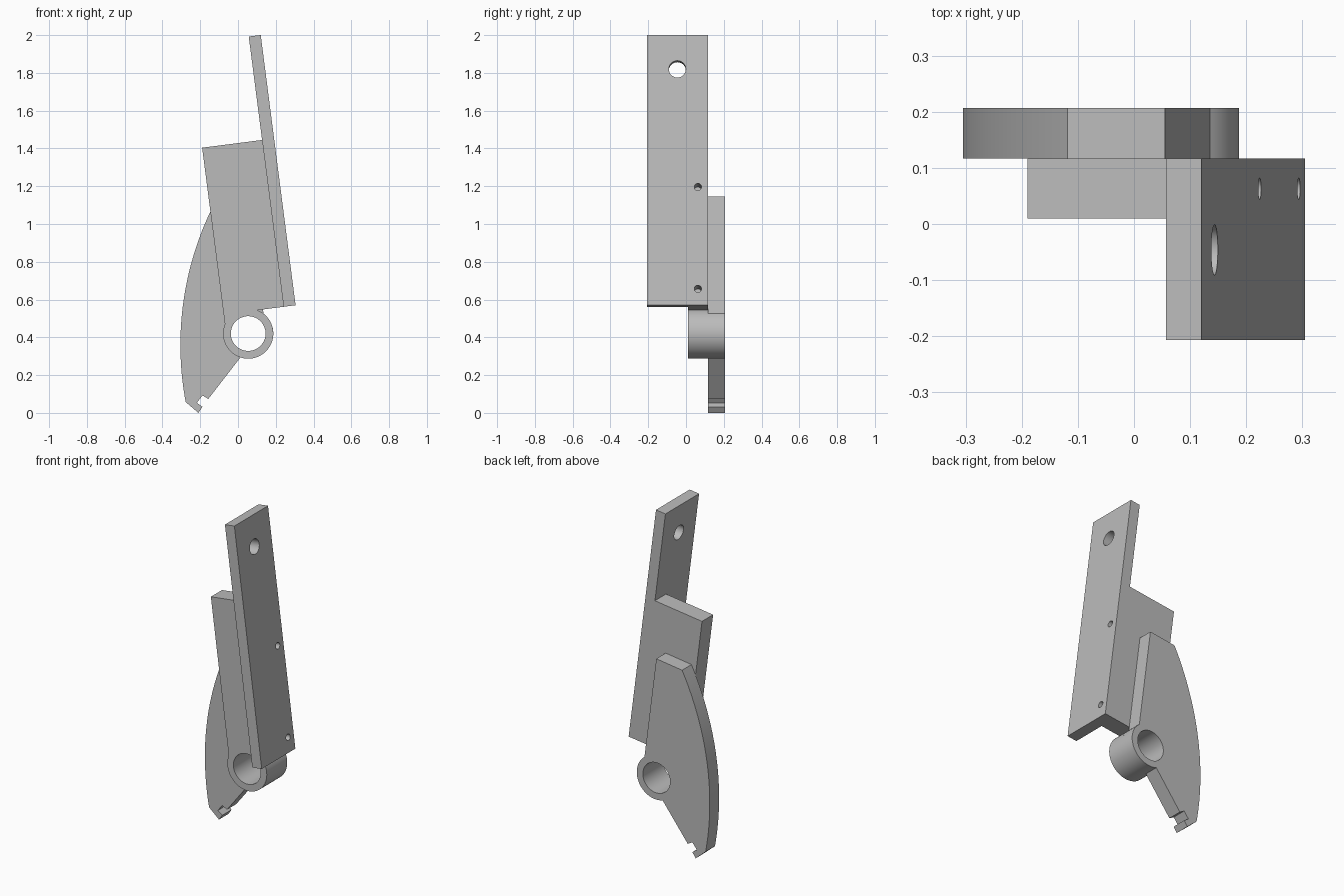
import bpy, bmesh, math
from mathutils import Vector, Matrix

cube = bpy.data.objects.get("Cube")
if cube:
    bpy.data.objects.remove(cube, do_unlink=True)

grey = bpy.data.materials.new("plain_grey")
grey.use_nodes = True
COLOUR = (0.5, 0.5, 0.5, 1)
grey.diffuse_color = COLOUR
grey.node_tree.nodes["Principled BSDF"].inputs["Base Color"].default_value = COLOUR

# Pivot bore and the lean of the whole arm
TILT = 7.35
PIVOT = (0.054, 0.42)
RING, BORE = 0.133, 0.092
FRONT, BLOCK_FRONT, SEAM, BACK = -0.207, 0.01, 0.117, 0.207
C, S = math.cos(math.radians(TILT)), math.sin(math.radians(TILT))


def lean(u, v):
    """Point across (u) and along (v) the leaning arm, measured from the pivot."""
    return (PIVOT[0] + u * C - v * S, PIVOT[1] + u * S + v * C)


def arc(centre, radius, start, end, steps):
    angles = [math.radians(start + (end - start) * i / steps) for i in range(steps + 1)]
    return [(centre[0] + radius * math.cos(a), centre[1] + radius * math.sin(a)) for a in angles]


def finish(bm, name):
    bmesh.ops.recalc_face_normals(bm, faces=bm.faces)
    mesh = bpy.data.meshes.new(name)
    bm.to_mesh(mesh)
    bm.free()
    obj = bpy.data.objects.new(name, mesh)
    bpy.context.collection.objects.link(obj)
    mesh.materials.append(grey)
    return obj


def slab(name, outline, y0, y1):
    """Extrude an x-z outline from y0 to y1."""
    bm = bmesh.new()
    face = bm.faces.new([bm.verts.new((x, y0, z)) for x, z in outline])
    moved = bmesh.ops.extrude_face_region(bm, geom=[face])["geom"]
    verts = [g for g in moved if isinstance(g, bmesh.types.BMVert)]
    bmesh.ops.translate(bm, verts=verts, vec=(0, y1 - y0, 0))
    return finish(bm, name)


def drill(obj, start, end, radius, sides):
    """Cut a round hole between two points."""
    start, end = Vector(start), Vector(end)
    axis = end - start
    bm = bmesh.new()
    place = Matrix.Translation((start + end) / 2) @ axis.to_track_quat("Z", "Y").to_matrix().to_4x4()
    bmesh.ops.create_cone(bm, cap_ends=True, segments=sides, radius1=radius,
                          radius2=radius, depth=axis.length, matrix=place)
    cutter = finish(bm, "hole_cutter")
    cutter.hide_render = True
    mod = obj.modifiers.new("hole", "BOOLEAN")
    mod.operation, mod.solver, mod.object = "DIFFERENCE", "EXACT", cutter
    bpy.context.view_layer.objects.active = obj
    bpy.ops.object.modifier_apply(modifier=mod.name)
    bpy.data.objects.remove(cutter, do_unlink=True)


def drill_across(obj, y, v, inner, radius):
    """Hole square to the plate, from outside it to the depth 'inner'."""
    (x0, z0), (x1, z1) = lean(OUTER + 0.05, v), lean(inner, v)
    drill(obj, (x0, y, z0), (x1, y, z1), radius, 32)


# Long flat plate
INNER, OUTER, FOOT = 0.204, 0.268, 0.1166
plate = slab("long_plate", [lean(INNER, FOOT), lean(OUTER, FOOT),
                            lean(OUTER, 1.559), lean(INNER, 1.559)], FRONT, SEAM)

# Block that carries the plate, rounded into the pivot collar
block = slab("mounting_block",
             [lean(INNER, 1.007), lean(-0.116, 1.007)]
             + arc(PIVOT, RING, 158, 428.6, 60) + [lean(INNER, FOOT)],
             BLOCK_FRONT, SEAM)

# Curved sector with a notched toe
toe = [(-0.21, 0), (-0.188, 0.032), (-0.218, 0.053), (-0.188, 0.092), (-0.157, 0.074)]
sector = slab("curved_sector",
              [lean(0.094, 0.719)] + arc((1.345, 0.36), 1.65, 152.5, 190.55, 40)
              + toe + arc(PIVOT, RING, 252, 412.4, 40),
              SEAM, BACK)

# Pivot bore
for part in (block, sector):
    drill(part, (PIVOT[0], -0.3, PIVOT[1]), (PIVOT[0], 0.3, PIVOT[1]), BORE, 64)

# Hanging hole and two blind screw holes
drill_across(plate, -0.046, 1.377, 0.1, 0.045)
for height in (0.204, 0.748):
    for part in (plate, block):
        drill_across(part, 0.063, height, 0.118, 0.019)

# Smooth the curved walls, keep the corners sharp
for part in (plate, block, sector):
    bpy.ops.object.select_all(action="DESELECT")
    part.select_set(True)
    bpy.context.view_layer.objects.active = part
    bpy.ops.object.shade_smooth_by_angle(angle=math.radians(20))
